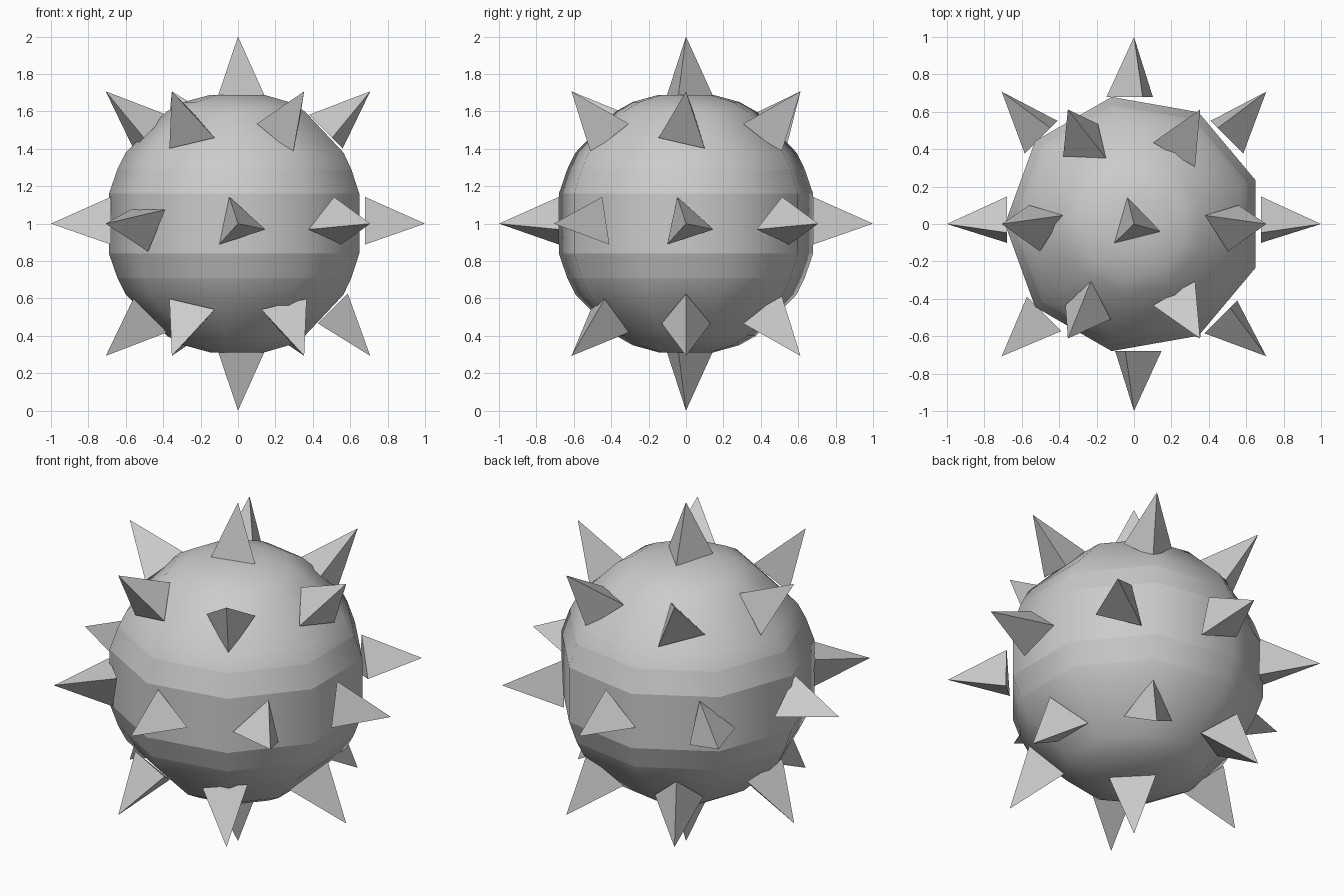
import bpy, bmesh, math
from mathutils import Vector

if "Cube" in bpy.data.objects:
    bpy.data.objects.remove(bpy.data.objects["Cube"], do_unlink=True)

CENTRE = Vector((0, 0, 1))
SIDES = 9

grey = bpy.data.materials.new("light grey")
grey.use_nodes = True
colour = (0.6, 0.6, 0.6, 1)
grey.diffuse_color = colour
grey.node_tree.nodes["Principled BSDF"].inputs["Base Color"].default_value = colour


def finish(bm, name):
    bmesh.ops.recalc_face_normals(bm, faces=bm.faces)
    mesh = bpy.data.meshes.new(name)
    bm.to_mesh(mesh)
    bm.free()
    mesh.materials.append(grey)
    obj = bpy.data.objects.new(name, mesh)
    obj.location = CENTRE
    bpy.context.collection.objects.link(obj)
    return obj


# Body: nine-sided lathe of a rounded octagon profile (radius, height)
upper = [(0.69, 0.16), (0.645, 0.29), (0.60, 0.38), (0.38, 0.60), (0.29, 0.65), (0.15, 0.688)]
profile = [(r, -z) for r, z in reversed(upper)] + upper
bm = bmesh.new()
rings = []
for r, z in profile:
    rings.append([bm.verts.new((r * math.cos(a), r * math.sin(a), z))
                  for a in (math.pi + 2 * math.pi * i / SIDES for i in range(SIDES))])
for low, high in zip(rings, rings[1:]):
    for i in range(SIDES):
        j = (i + 1) % SIDES
        bm.faces.new((low[i], low[j], high[j], high[i]))
bm.faces.new(rings[0])
bm.faces.new(rings[-1])
for f in bm.faces:
    f.smooth = True
# Sharp edges around the belt and the bands next to it
for e in bm.edges:
    za, zb = (abs(v.co.z) for v in e.verts)
    if abs(za - zb) < 1e-4 and za < 0.3 and e.verts[0].co.z * e.verts[1].co.z > 0:
        e.smooth = False
finish(bm, "body")


# Spikes: three-sided pyramids pointing outward, turned by a phase angle
def spike(name, azimuth, latitude, phase, base=0.68, radius=0.15):
    a, t = math.radians(azimuth), math.radians(latitude)
    d = Vector((math.cos(a) * math.cos(t), math.sin(a) * math.cos(t), math.sin(t)))
    if abs(latitude) == 90:
        u, v = Vector((1, 0, 0)), Vector((0, 1, 0))
    else:
        u = Vector((-math.sin(a), math.cos(a), 0))
        v = d.cross(u)
    bm = bmesh.new()
    tip = bm.verts.new(d)
    foot = []
    for k in range(3):
        p = math.radians(phase + 120 * k)
        foot.append(bm.verts.new(d * base + (u * math.cos(p) + v * math.sin(p)) * radius))
    bm.faces.new(foot)
    for k in range(3):
        bm.faces.new((foot[k], foot[(k + 1) % 3], tip))
    finish(bm, name)


# Each ring: latitude and the turn of every spike, counted from +x
spike_rings = {
    "middle_spike": (0, [108, 72, 108, 108, 72, 30, 108, 72]),
    "upper_spike": (45, [72, 30, 108, 108, 108, 30]),
    "lower_spike": (-45, [90, 90, 90, 48, 12, 48]),
    "top_spike": (90, [104]),
    "bottom_spike": (-90, [104]),
}
for name, (latitude, phases) in spike_rings.items():
    for i, phase in enumerate(phases):
        label = name if len(phases) == 1 else f"{name}_{i + 1}"
        spike(label, 360 * i / len(phases), latitude, phase)
